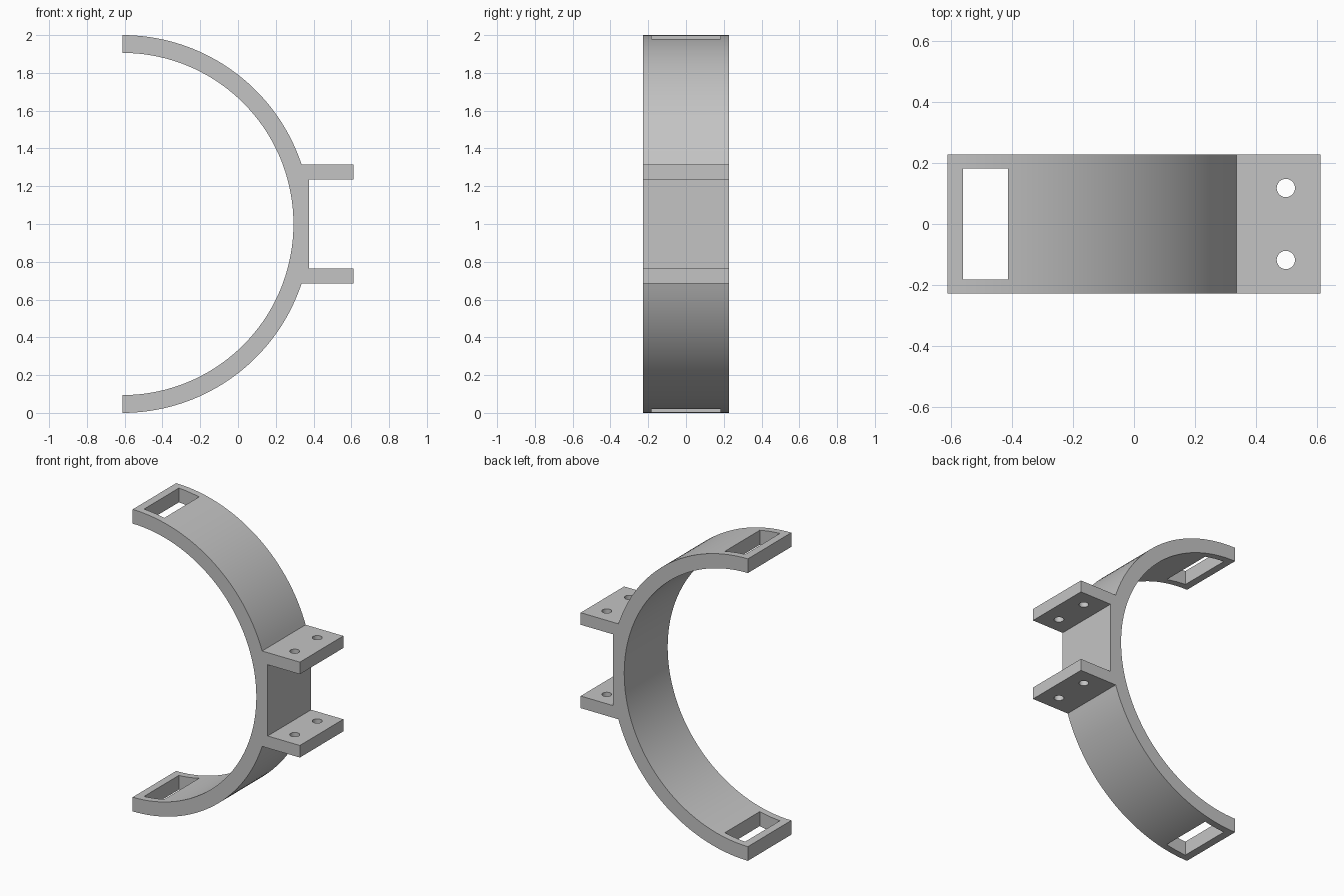
import bpy, bmesh, math

old = bpy.data.objects.get("Cube")
if old:
    bpy.data.objects.remove(old, do_unlink=True)

CX, CZ = -0.6125, 1.0            # arc centre
R_OUT, R_IN = 1.0, 0.906
HALF_DEPTH = 0.2275
TIP, WALL = 0.6125, 0.377        # flange tip and flat wall between flanges
F_OUT, F_IN = 0.316, 0.236       # flange faces, measured from mid height
SEGMENTS = 72

gray = bpy.data.materials.new("light gray")
gray.use_nodes = True
color = (0.55, 0.55, 0.55, 1)
gray.diffuse_color = color
gray.node_tree.nodes["Principled BSDF"].inputs["Base Color"].default_value = color


def arc(radius, start, end, count):
    steps = [start + (end - start) * i / count for i in range(count + 1)]
    return [(CX + radius * math.cos(a), CZ + radius * math.sin(a)) for a in steps]


def link(name, bm):
    bmesh.ops.recalc_face_normals(bm, faces=bm.faces[:])
    mesh = bpy.data.meshes.new(name)
    bm.to_mesh(mesh)
    bm.free()
    ob = bpy.data.objects.new(name, mesh)
    bpy.context.collection.objects.link(ob)
    return ob


def extrude_profile(name, points):
    bm = bmesh.new()
    face = bm.faces.new([bm.verts.new((x, -HALF_DEPTH, z)) for x, z in points])
    result = bmesh.ops.extrude_face_region(bm, geom=[face])
    moved = [v for v in result["geom"] if isinstance(v, bmesh.types.BMVert)]
    bmesh.ops.translate(bm, verts=moved, vec=(0, 2 * HALF_DEPTH, 0))
    return link(name, bm)


# Half-ring clamp with two flanges, as one side profile
join = math.asin(F_OUT / R_OUT)
upper = arc(R_OUT, math.pi / 2, join, SEGMENTS // 2)
flanges = [(TIP, CZ + F_OUT), (TIP, CZ + F_IN), (WALL, CZ + F_IN),
           (WALL, CZ - F_IN), (TIP, CZ - F_IN), (TIP, CZ - F_OUT)]
lower = arc(R_OUT, -join, -math.pi / 2, SEGMENTS // 2)
inner = arc(R_IN, -math.pi / 2, math.pi / 2, SEGMENTS)
bracket = extrude_profile("clamp_bracket", upper + flanges + lower + inner)
bracket.data.materials.append(gray)

# Strap slot cutter, through both ends of the arc
bm = bmesh.new()
bmesh.ops.create_cube(bm, size=1)
bmesh.ops.scale(bm, verts=bm.verts[:], vec=(0.148, 0.364, 3))
bmesh.ops.translate(bm, verts=bm.verts[:], vec=(-0.487, 0, CZ))
cutters = [link("slot_cutter", bm)]

# Bolt hole cutters, through both flanges
for side, y in (("front", -0.118), ("back", 0.118)):
    bm = bmesh.new()
    bmesh.ops.create_cone(bm, cap_ends=True, segments=32, radius1=0.03,
                          radius2=0.03, depth=1)
    bmesh.ops.translate(bm, verts=bm.verts[:], vec=(0.498, y, CZ))
    cutters.append(link(side + "_bolt_cutter", bm))

for cutter in cutters:
    cutter.data.materials.append(gray)
    cutter.hide_render = True
    mod = bracket.modifiers.new(cutter.name, "BOOLEAN")
    mod.operation = "DIFFERENCE"
    mod.solver = "EXACT"
    mod.object = cutter

# Bake the cuts, drop the cutters and smooth the curved faces
bpy.context.view_layer.update()
evaluated = bracket.evaluated_get(bpy.context.evaluated_depsgraph_get())
final = bpy.data.meshes.new_from_object(evaluated)
bracket.modifiers.clear()
bracket.data = final
for cutter in cutters:
    bpy.data.objects.remove(cutter, do_unlink=True)

bpy.ops.object.select_all(action="DESELECT")
bracket.select_set(True)
bpy.context.view_layer.objects.active = bracket
bpy.ops.object.shade_smooth_by_angle(angle=math.radians(30))
